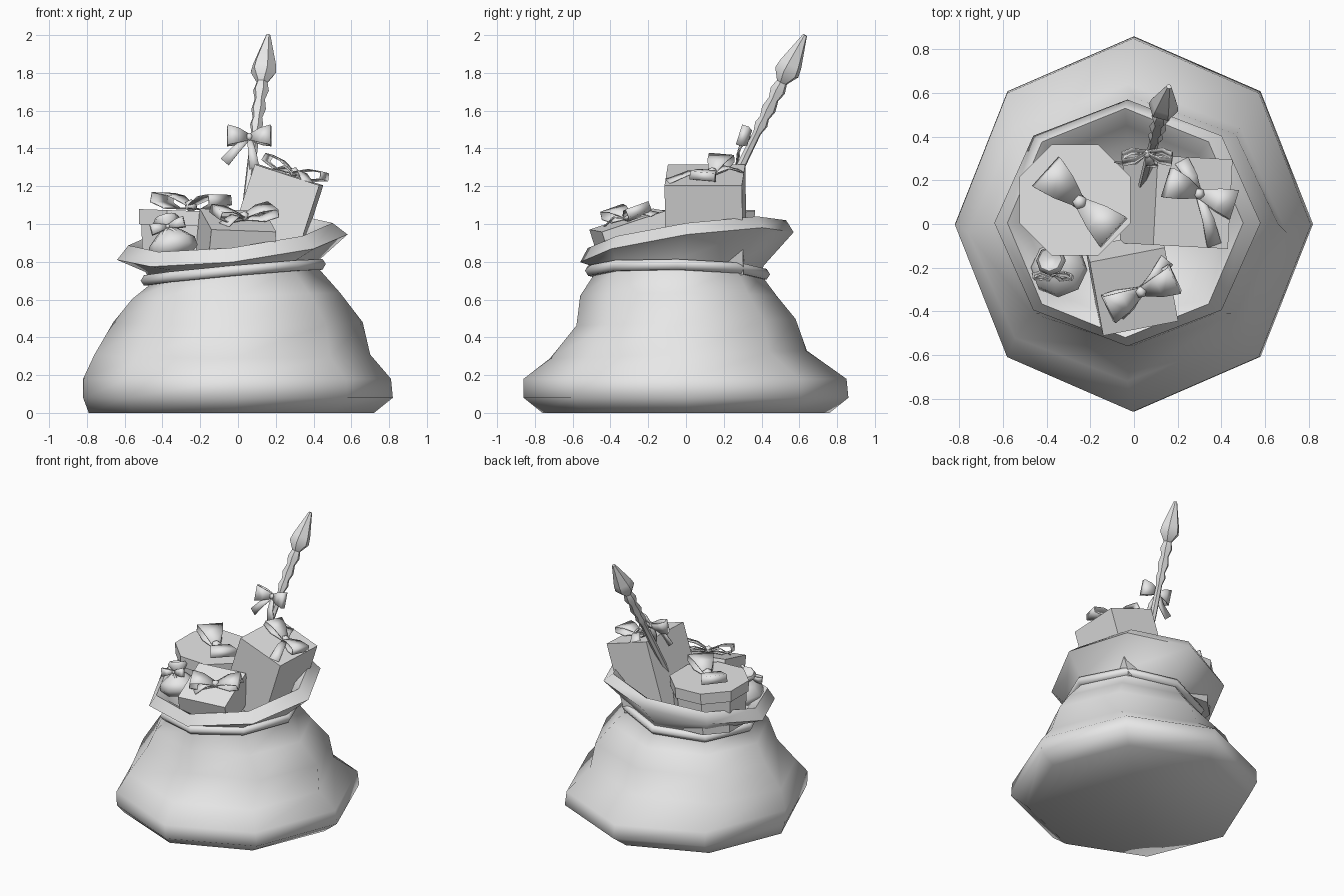
import bpy, bmesh, math
from mathutils import Matrix, Vector, Euler

cube = bpy.data.objects.get("Cube")
if cube:
    bpy.data.objects.remove(cube, do_unlink=True)

grey = bpy.data.materials.new("plain grey")
grey.use_nodes = True
COLOUR = (0.8, 0.8, 0.8, 1)
grey.diffuse_color = COLOUR
for node in grey.node_tree.nodes:
    if node.type == 'BSDF_PRINCIPLED':
        node.inputs["Base Color"].default_value = COLOUR


def place(loc, rx=0, ry=0, rz=0):
    angles = [math.radians(a) for a in (rx, ry, rz)]
    return Matrix.LocRotScale(Vector(loc), Euler(angles), None)


def finish(name, bm, matrix=None, angle=30, recalc=True):
    """Turn a bmesh into a named, shaded object."""
    if matrix:
        bm.transform(matrix)
    if recalc:
        bmesh.ops.recalc_face_normals(bm, faces=bm.faces)
    mesh = bpy.data.meshes.new(name)
    bm.to_mesh(mesh)
    bm.free()
    mesh.materials.append(grey)
    obj = bpy.data.objects.new(name, mesh)
    bpy.context.collection.objects.link(obj)
    bpy.ops.object.select_all(action='DESELECT')
    obj.select_set(True)
    bpy.context.view_layer.objects.active = obj
    bpy.ops.object.shade_smooth_by_angle(angle=math.radians(angle))
    return obj


def loft(name, rings, sides=8, closed=False, matrix=None, angle=30, turn=0.0):
    """Skin rings given as (x0, x1, y0, y1, z, slope_x, slope_y)."""
    bm = bmesh.new()
    loops = []
    for x0, x1, y0, y1, z, sx, sy in rings:
        loop = []
        for i in range(sides):
            a = math.tau * (i + turn) / sides
            x = (x0 + x1) / 2 + (x1 - x0) / 2 * math.cos(a)
            y = (y0 + y1) / 2 + (y1 - y0) / 2 * math.sin(a)
            loop.append(bm.verts.new((x, y, z + sx * x + sy * y)))
        loops.append(loop)
    pairs = list(zip(loops, loops[1:]))
    if closed:
        pairs.append((loops[-1], loops[0]))
    else:
        bm.faces.new(loops[0])
        bm.faces.new(loops[-1])
    for low, high in pairs:
        for i in range(sides):
            j = (i + 1) % sides
            bm.faces.new((low[i], low[j], high[j], high[i]))
    return finish(name, bm, matrix, angle)


def turned(name, profile, sides, matrix, angle=30, turn=0.0):
    """Round part from (radius, height) pairs."""
    rings = [(-r, r, -r, r, z, 0, 0) for r, z in profile]
    return loft(name, rings, sides, False, matrix, angle, turn)


def box(name, size, matrix):
    """Box hanging below its top centre."""
    bm = bmesh.new()
    bmesh.ops.create_cube(bm, size=1)
    bm.transform(Matrix.Diagonal((*size, 1)) @ Matrix.Translation((0, 0, -0.5)))
    return finish(name, bm, matrix)


def strip(bm, points):
    """Ribbon from (x, y, z, half_width) stations, wide along y."""
    rows = [(bm.verts.new((x, y - w, z)), bm.verts.new((x, y + w, z)))
            for x, y, z, w in points]
    for a, b in zip(rows, rows[1:]):
        bm.faces.new((a[0], b[0], b[1], a[1]))


def bow(name, span, width, height, matrix, tails=()):
    """Two wide loops, a knot and optional tails (end x, end y, end z)."""
    bm = bmesh.new()
    for s in (-1, 1):
        strip(bm, [(0, 0, height * 0.3, width * 0.3),
                   (s * span * 0.5, 0, height * 0.85, width * 0.75),
                   (s * span * 0.95, 0, height, width),
                   (s * span, 0, height * 0.45, width),
                   (s * span * 0.6, 0, height * 0.1, width * 0.75),
                   (0, 0, height * 0.15, width * 0.3)])
    for tx, ty, tz in tails:
        side = Vector((-ty, tx, 0)).normalized() * width * 0.5
        rows = []
        for t, h, k in ((0, 0.2, 0.4), (0.5, 0.5, 0.8), (1, 0, 1)):
            mid = Vector((tx * t, ty * t, tz * t + h * height))
            rows.append((bm.verts.new(mid - side * k), bm.verts.new(mid + side * k)))
        for a, b in zip(rows, rows[1:]):
            bm.faces.new((a[0], b[0], b[1], a[1]))
    ribbon = finish(name + "_ribbon", bm, matrix)
    solid = ribbon.modifiers.new("thickness", 'SOLIDIFY')
    solid.thickness = 0.006
    solid.offset = 0
    bm = bmesh.new()
    bmesh.ops.create_icosphere(bm, subdivisions=1, radius=1)
    bm.transform(Matrix.Translation((0, 0, height * 0.3)) @
                 Matrix.Diagonal((span * 0.17, width * 0.42, height * 0.4, 1)))
    finish(name + "_knot", bm, matrix, 60)


# Sack with a slouched body, pinched neck and flared, tilted lip
loft("sack", [
    (-0.79, 0.72, -0.76, 0.76, 0.0, 0, 0),
    (-0.82, 0.82, -0.86, 0.86, 0.08, 0, 0),
    (-0.82, 0.81, -0.86, 0.85, 0.18, 0, 0),
    (-0.76, 0.70, -0.72, 0.64, 0.31, 0, 0.03),
    (-0.66, 0.66, -0.58, 0.58, 0.48, 0, 0.03),
    (-0.56, 0.54, -0.56, 0.48, 0.62, 0.03, 0),
    (-0.46, 0.42, -0.49, 0.40, 0.73, 0.1, 0),
    (-0.49, 0.43, -0.50, 0.41, 0.78, 0.07, 0),
    (-0.64, 0.58, -0.56, 0.57, 0.88, 0.11, 0.14),
    (-0.58, 0.50, -0.52, 0.53, 0.95, 0.11, 0.14),
    (-0.50, 0.43, -0.45, 0.45, 0.90, 0.11, 0.14),
    (-0.42, 0.37, -0.40, 0.37, 0.77, 0.06, 0.05)], angle=75)

# Cord tied around the neck
cord = []
for k in range(6):
    a = math.tau * k / 6
    d, h = 0.035 * math.cos(a), 0.032 * math.sin(a)
    cord.append((-0.48 - d, 0.43 + d, -0.50 - d, 0.41 + d, 0.745 + h, 0.09, -0.02))
loft("neck_cord", cord, closed=True, angle=75)

# Round gift box with a lid
round_at = place((-0.27, 0.11, 1.07), 0, 2, 0)
turned("round_box", [(0.24, -0.32), (0.26, -0.07)], 8, round_at, turn=0.5)
turned("round_box_lid", [(0.272, -0.08), (0.276, 0.0)], 8, round_at, turn=0.5)
bow("round_box_bow", 0.21, 0.09, 0.09, round_at @ place((0.02, -0.01, 0), 0, 0, -42))

# Tall leaning gift box
tall_at = place((0.27, 0.10, 1.26), 0, 18, -3)
box("tall_box", (0.36, 0.41, 0.5), tall_at)
bow("tall_box_bow", 0.17, 0.07, 0.07, tall_at @ place((0.02, 0.04, 0), 0, 0, -15),
    [(0.15, -0.2, 0.0), (-0.12, 0.12, 0.0)])

# Gift box tipped towards the front
front_at = place((0.0, -0.31, 1.02), 18, 2, 11)
box("front_box", (0.35, 0.36, 0.24), front_at)
bow("front_box_bow", 0.17, 0.07, 0.075, front_at @ place((0.03, 0.0, 0), 0, 0, 14),
    [(-0.14, -0.06, 0.0), (0.17, 0.08, 0.0)])

# Small tied pouch
pouch_at = place((-0.33, -0.22, 0.82), -14, -14, 0)
turned("small_pouch", [(0.08, 0), (0.13, 0.04), (0.125, 0.09), (0.07, 0.14),
                       (0.035, 0.165), (0.07, 0.215), (0.055, 0.235), (0.02, 0.21)],
       8, pouch_at, 75)
bow("pouch_bow", 0.09, 0.03, 0.035, pouch_at @ place((0, -0.04, 0.165), 90, 0, 0),
    [(-0.05, -0.08, 0.03), (0.05, -0.08, 0.03)])

# Slanted wand with a collared shaft and pointed head
tip, lean = Vector((0.16, 0.63, 2.0)), Vector((0.13, 0.49, 1.0))
wand_at = Matrix.Translation(tip) @ lean.to_track_quat('Z', 'Y').to_matrix().to_4x4()
turned("wand", [(0.018, -1.2), (0.024, -0.75), (0.022, -0.58), (0.036, -0.53),
                (0.026, -0.49), (0.04, -0.44), (0.028, -0.38), (0.043, -0.33),
                (0.03, -0.28), (0.07, -0.22), (0.062, -0.17), (0.012, 0.0)],
       6, wand_at, 40)
bow("wand_bow", 0.115, 0.055, 0.06, place((0.06, 0.34, 1.455), 72, 0, 0),
    [(-0.13, -0.14, 0.02), (0.03, -0.19, 0.02)])
